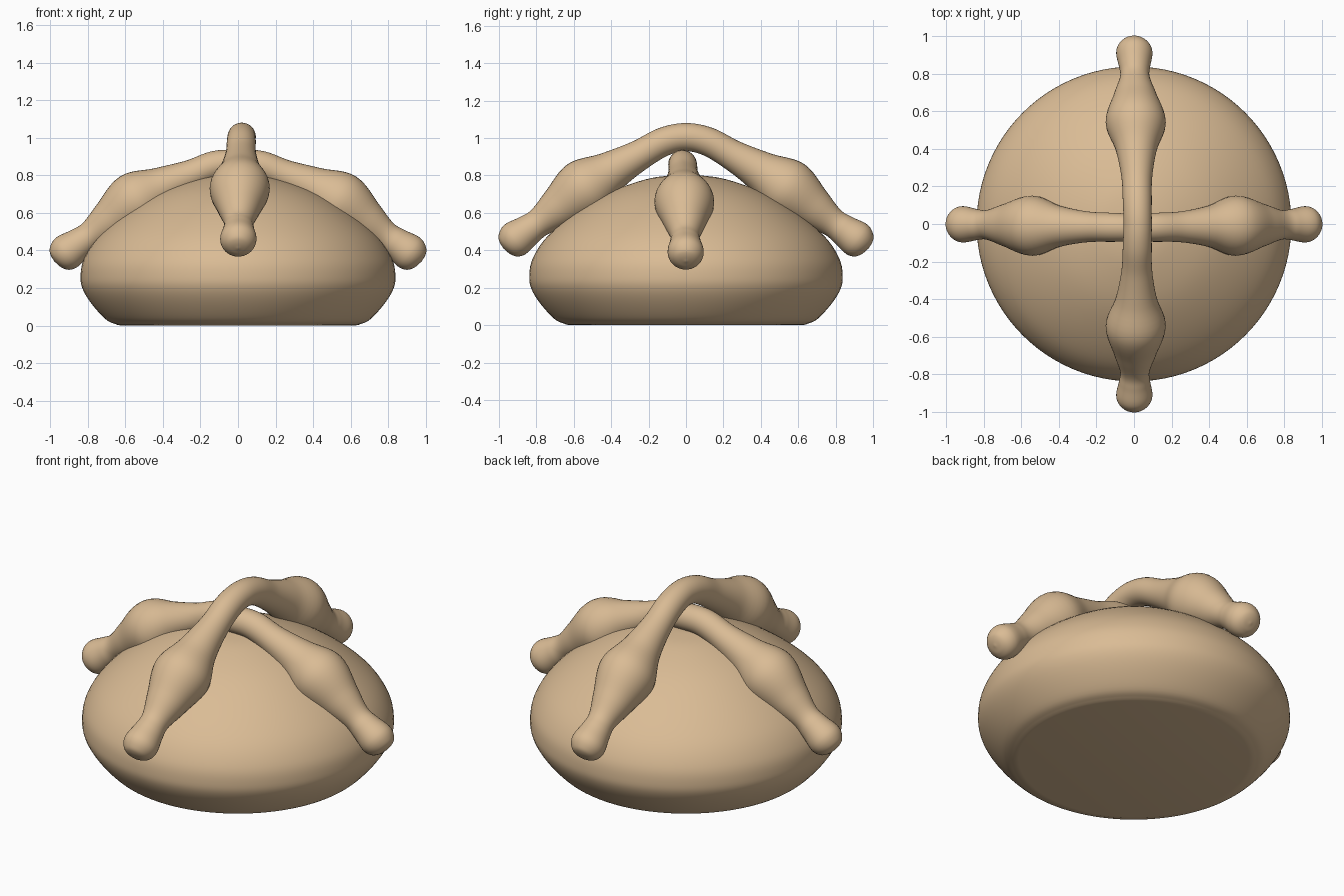
import bpy, bmesh, math
from mathutils import Vector

if "Cube" in bpy.data.objects:
    bpy.data.objects.remove(bpy.data.objects["Cube"])

crust = bpy.data.materials.new("golden crust")
crust.diffuse_color = (0.70, 0.50, 0.30, 1)
crust.use_nodes = True
crust.node_tree.nodes["Principled BSDF"].inputs["Base Color"].default_value = crust.diffuse_color


def smooth_points(points, steps):
    """Catmull-Rom curve through the given points."""
    pts = [Vector(p) for p in points]
    pts = [2 * pts[0] - pts[1]] + pts + [2 * pts[-1] - pts[-2]]
    out = []
    for a, b, c, d in zip(pts, pts[1:], pts[2:], pts[3:]):
        for i in range(steps):
            t = i / steps
            out.append(0.5 * (2 * b + (c - a) * t + (2 * a - 5 * b + 4 * c - d) * t * t
                              + (3 * b - a - 3 * c + d) * t ** 3))
    return out + [pts[-2]]


def skin_rings(name, rings):
    """Join equal rings of points into a closed smooth surface."""
    bm = bmesh.new()
    loops = [[bm.verts.new(p) for p in ring] for ring in rings]
    n = len(loops[0])
    for a, b in zip(loops, loops[1:]):
        for i in range(n):
            j = (i + 1) % n
            bm.faces.new((a[i], a[j], b[j], b[i]))
    bm.faces.new(loops[0][::-1])
    bm.faces.new(loops[-1])
    bmesh.ops.recalc_face_normals(bm, faces=bm.faces)
    mesh = bpy.data.meshes.new(name)
    bm.to_mesh(mesh)
    bm.free()
    obj = bpy.data.objects.new(name, mesh)
    bpy.context.collection.objects.link(obj)
    mesh.materials.append(crust)
    bpy.ops.object.select_all(action='DESELECT')
    obj.select_set(True)
    bpy.context.view_layer.objects.active = obj
    bpy.ops.object.shade_smooth_by_angle(angle=math.radians(40))
    return obj


def circle(n):
    return [(math.cos(2 * math.pi * i / n), math.sin(2 * math.pi * i / n)) for i in range(n)]


# Domed loaf: radius and height from the flat base to the crown
profile = [(0.64, 0.003), (0.70, 0.03), (0.775, 0.11), (0.825, 0.19), (0.838, 0.26),
           (0.82, 0.355), (0.745, 0.47), (0.60, 0.595), (0.42, 0.705), (0.22, 0.778),
           (0.08, 0.80), (0.005, 0.802)]
base = [Vector((0.62, 0.0))]
skin_rings("loaf", [[(c * p.x, s * p.x, p.y) for c, s in circle(96)]
                    for p in base + smooth_points(profile, 5)])

# Half of a dough strip: distance from centre, height, thickness radius
half = [(0, 1.005, 0.075), (0.12, 0.98, 0.077), (0.25, 0.908, 0.082), (0.40, 0.822, 0.11),
        (0.54, 0.73, 0.16), (0.68, 0.625, 0.115), (0.78, 0.552, 0.079), (0.84, 0.51, 0.083),
        (0.90, 0.468, 0.096), (0.932, 0.445, 0.092), (0.957, 0.427, 0.073),
        (0.971, 0.416, 0.045), (0.977, 0.411, 0.003)]


def dough_strip(name, drop_mid, drop_end, along_y):
    stations = []
    for d, z, r in half:
        k = max(0, 1 - d / 0.5)
        stations.append((d, z - drop_end - (drop_mid - drop_end) * k, r))
    path = smooth_points([(-d, z, r) for d, z, r in stations[:0:-1]] + stations, 6)
    rings = []
    for i, p in enumerate(path):
        t = path[min(i + 1, len(path) - 1)] - path[max(i - 1, 0)]
        t = Vector((t.x, t.y)).normalized()
        side = 0.02 * (1 - abs(p.x))
        r = max(p.z, 0.002)
        ring = []
        for c, s in circle(36):
            run, up, across = p.x - t.y * s * r, p.y + t.x * s * r, c * r
            ring.append((across + side, run, up) if along_y else (run, across - side, up))
        rings.append(ring)
    return skin_rings(name, rings)


# Crossed strips, the upper one arching over the lower one
dough_strip("upper_dough_strip", 0, 0, True)
dough_strip("lower_dough_strip", 0.145, 0.07, False)
